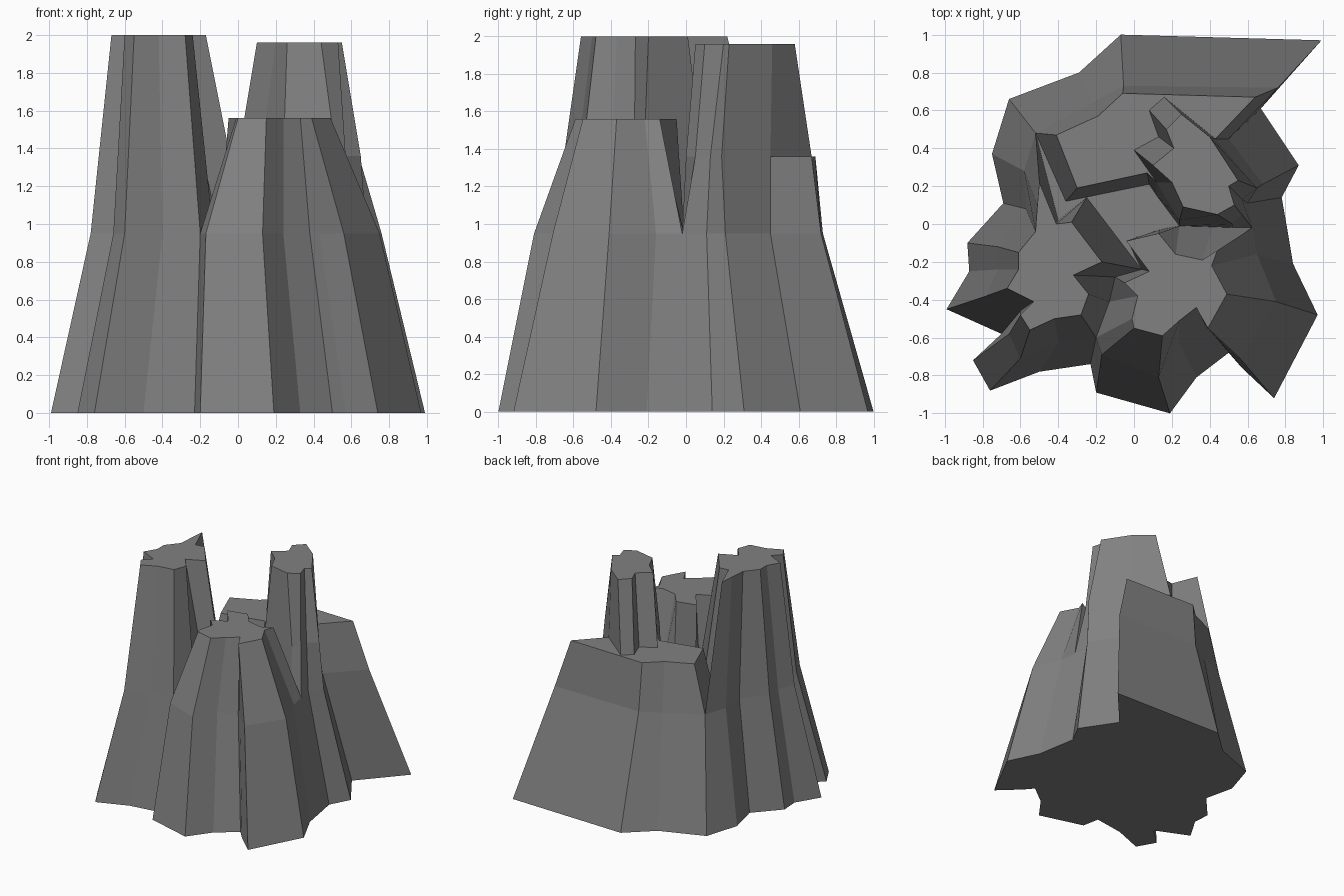
import bpy

MID, PLATEAU = 0.95, 1.36

stone = bpy.data.materials.new("dark_stone")
stone.diffuse_color = (.22, .22, .22, 1)


def make(name, verts, faces):
    me = bpy.data.meshes.new(name)
    me.from_pydata(verts, [], faces)
    me.update()
    me.materials.append(stone)
    ob = bpy.data.objects.new(name, me)
    bpy.context.collection.objects.link(ob)
    return ob


def loft(name, pairs, z0, z1, top=True, bottom=False):
    """Walls between two counter-clockwise outlines, given as (x0, y0, x1, y1)."""
    n = len(pairs)
    verts = [(p[0], p[1], z0) for p in pairs] + [(p[2], p[3], z1) for p in pairs]
    faces = [(i, (i + 1) % n, n + (i + 1) % n, n + i) for i in range(n)]
    if top:
        faces.append(tuple(range(n, 2 * n)))
    if bottom:
        faces.append(tuple(reversed(range(n))))
    return make(name, verts, faces)


def sheet(name, pts, z):
    return make(name, [(x, y, z) for x, y in pts], [tuple(range(len(pts)))])


# flared foot of the rock
foot = [
    (-.07, 1.0, -.055, .73), (-.29, .80, -.22, .64), (-.66, .66, -.52, .48),
    (-.75, .37, -.58, .28), (-.69, .11, -.57, .08), (-.88, -.10, -.72, -.12),
    (-.87, -.25, -.72, -.24), (-.99, -.45, -.78, -.38), (-.70, -.58, -.60, -.46),
    (-.85, -.72, -.66, -.58), (-.76, -.88, -.60, -.71), (-.50, -.78, -.40, -.63),
    (-.23, -.74, -.20, -.60), (-.20, -.89, -.17, -.69), (.19, -1.0, .13, -.81),
    (.33, -.81, .24, -.63), (.50, -.68, .38, -.54), (.57, -.76, .43, -.59),
    (.74, -.92, .56, -.71), (.97, -.48, .75, -.41), (.84, -.21, .65, -.16),
    (.81, -.03, .624, -.02), (.78, .14, .60, .11), (.87, .31, .68, .21),
    (.67, .61, .50, .45), (.99, .97, .76, .72)]
loft("rock_foot", foot, 0, MID, top=False, bottom=True)

# tall left pillar
left = [
    (-.52, .48, -.50, .22), (-.58, .28, -.51, .10), (-.57, .08, -.52, -.04),
    (-.72, -.12, -.61, -.15), (-.72, -.24, -.61, -.24), (-.78, -.38, -.67, -.34),
    (-.60, -.46, -.53, -.41), (-.66, -.58, -.60, -.48), (-.60, -.71, -.55, -.56),
    (-.40, -.63, -.42, -.50), (-.20, -.60, -.28, -.48), (-.13, -.41, -.24, -.37),
    (-.10, -.28, -.32, -.27), (.04, -.24, -.17, -.20), (-.25, .14, -.33, .01),
    (-.40, .02, -.41, 0)]
loft("left_pillar", left, MID, 2.0)

# low front pillar
front = [
    (-.20, -.60, -.01, -.50), (-.17, -.69, 0, -.55), (.13, -.81, .15, -.59),
    (.24, -.63, .24, -.51), (.38, -.54, .33, -.44), (.43, -.59, .35, -.48),
    (.56, -.71, .39, -.55), (.75, -.41, .49, -.37), (.65, -.16, .41, -.22),
    (.624, -.02, .44, -.14), (.42, -.01, .36, -.19), (.24, -.01, .22, -.16),
    (.135, -.03, .13, -.05), (-.035, -.085, -.04, -.09), (.04, -.24, .08, -.25),
    (-.10, -.28, -.05, -.31), (-.13, -.41, .02, -.38)]
loft("front_pillar", front, MID, 1.56)

# back plateau walls
back = [
    (-.055, .73, -.06, .69), (-.22, .64, -.19, .57), (-.52, .48, -.41, .47),
    (-.36, .12, -.30, .19), (.08, .21, .07, .27), (.12, .15, .12, .22),
    (.24, -.01, .24, .02), (.52, -.02, .52, .0), (.624, -.02, .57, .05),
    (.60, .11, .57, .13), (.68, .21, .65, .19), (.50, .45, .43, .45),
    (.76, .72, .64, .67)]
loft("plateau_walls", back, MID, PLATEAU, top=False)

# right pillar rising from the plateau
right = [
    (.16, .67, .25, .58), (.08, .60, .17, .50), (.13, .46, .21, .40),
    (0, .39, .10, .31), (.12, .22, .20, .22), (.24, .02, .26, .09),
    (.52, 0, .44, .05), (.57, .05, .53, .10), (.57, .13, .50, .20),
    (.65, .19, .55, .23), (.43, .45, .40, .46)]
loft("right_pillar", right, PLATEAU, 1.96)

# plateau top, running round the right pillar
sheet("plateau_top", [
    (-.06, .69), (-.19, .57), (-.41, .47), (-.30, .19), (.07, .27), (.12, .22),
    (0, .39), (.13, .46), (.08, .60), (.16, .67), (.43, .45), (.64, .67)], PLATEAU)

# valley floor between the pillars
sheet("valley_floor", [
    (-.52, .48), (-.40, .02), (-.25, .14), (.04, -.24), (-.035, -.085),
    (.135, -.03), (.24, -.01), (.12, .15), (.08, .21), (-.36, .12)], MID)
